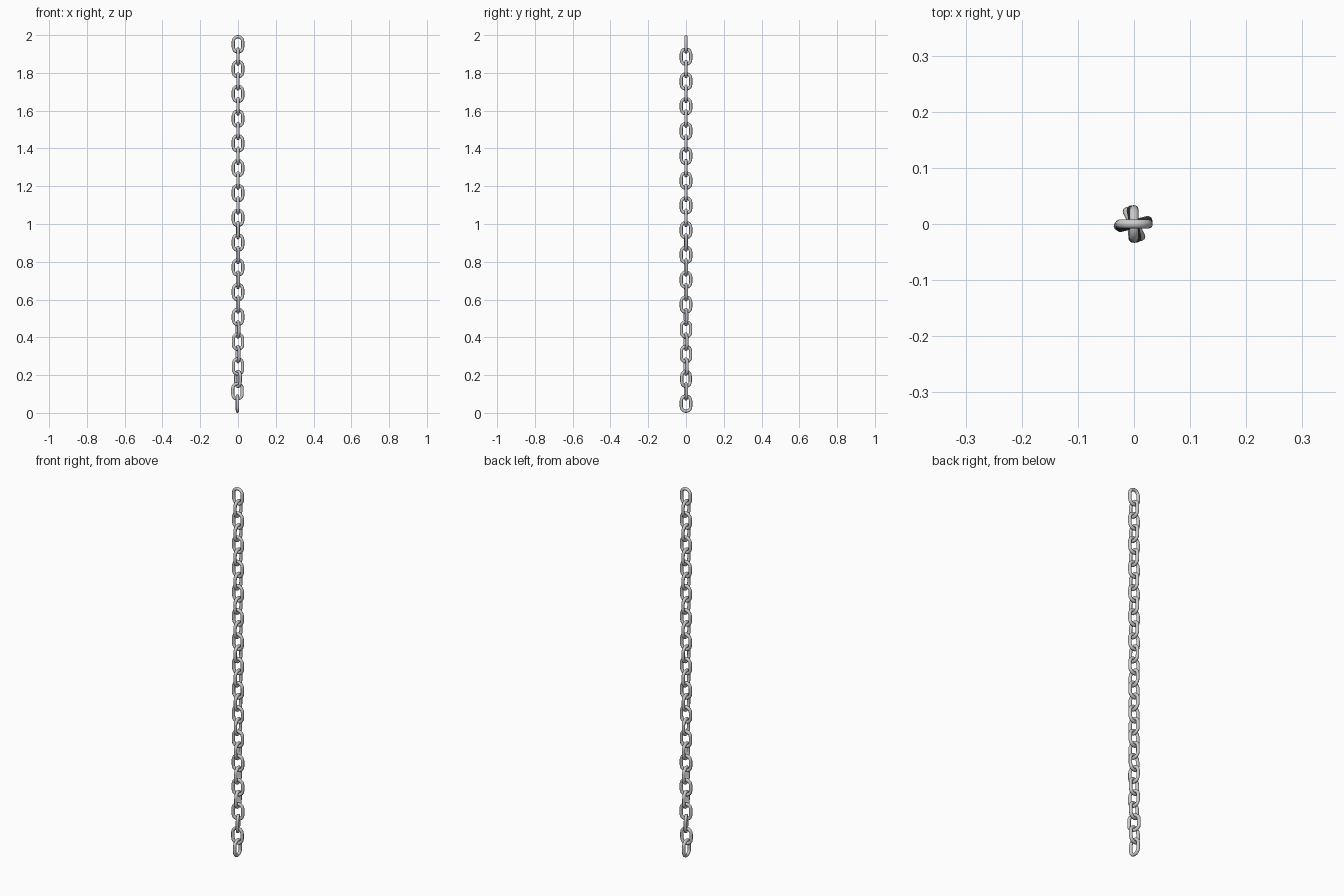
import bpy, math
from mathutils import Matrix, Vector

if "Cube" in bpy.data.objects:
    bpy.data.objects.remove(bpy.data.objects["Cube"])

COUNT = 30          # links in the chain
LENGTH = 0.0975     # outer link length
WIDTH = 0.067       # outer link width
WIRE = 0.0083       # wire radius
PITCH = (2.0 - LENGTH) / (COUNT - 1)

# one stadium-shaped link, swept with a round section, in the XZ plane
def link_mesh(arc=10, sides=12):
    bend = WIDTH / 2 - WIRE
    half = (LENGTH - WIDTH) / 2
    rings = []
    for end in (0, 1):
        for i in range(arc + 1):
            a = math.pi * (end + i / arc)
            out = Vector((math.cos(a), 0, math.sin(a)))
            centre = out * bend + Vector((0, 0, half if end == 0 else -half))
            rings.append((centre, out))
    verts = []
    for centre, out in rings:
        for j in range(sides):
            t = 2 * math.pi * j / sides
            verts.append(centre + WIRE * (out * math.cos(t) + Vector((0, 1, 0)) * math.sin(t)))
    n = len(rings)
    faces = []
    for i in range(n):
        for j in range(sides):
            k, m = (i + 1) % n, (j + 1) % sides
            faces.append((i * sides + j, i * sides + m, k * sides + m, k * sides + j))
    mesh = bpy.data.meshes.new("chain_link")
    mesh.from_pydata([v[:] for v in verts], [], faces)
    # outward normals
    c, o = rings[0]
    p = mesh.polygons[0]
    if p.normal.dot(p.center - c) < 0:
        mesh.flip_normals()
    for p in mesh.polygons:
        p.use_smooth = True
    return mesh

mesh = link_mesh()

# hanging chain: links alternate by a quarter turn, with a loose twist near the bottom
last_twist = {COUNT - 3: 8, COUNT - 4: 14, COUNT - 3 + 0: 28, COUNT - 2: 8, COUNT - 1: 3}
for i in range(COUNT):
    z = 2.0 - LENGTH / 2 - PITCH * i
    twist = last_twist.get(i, 12 * max(0, (i - 12) / 14))
    yaw = math.radians((90 if i % 2 else 0) + twist)
    link = bpy.data.objects.new(f"chain_link_{i + 1:02d}", mesh)
    bpy.context.collection.objects.link(link)
    shift = -0.003 if i >= COUNT - 2 else 0
    link.matrix_world = Matrix.Translation((shift, 0, z)) @ Matrix.Rotation(yaw, 4, 'Z')
